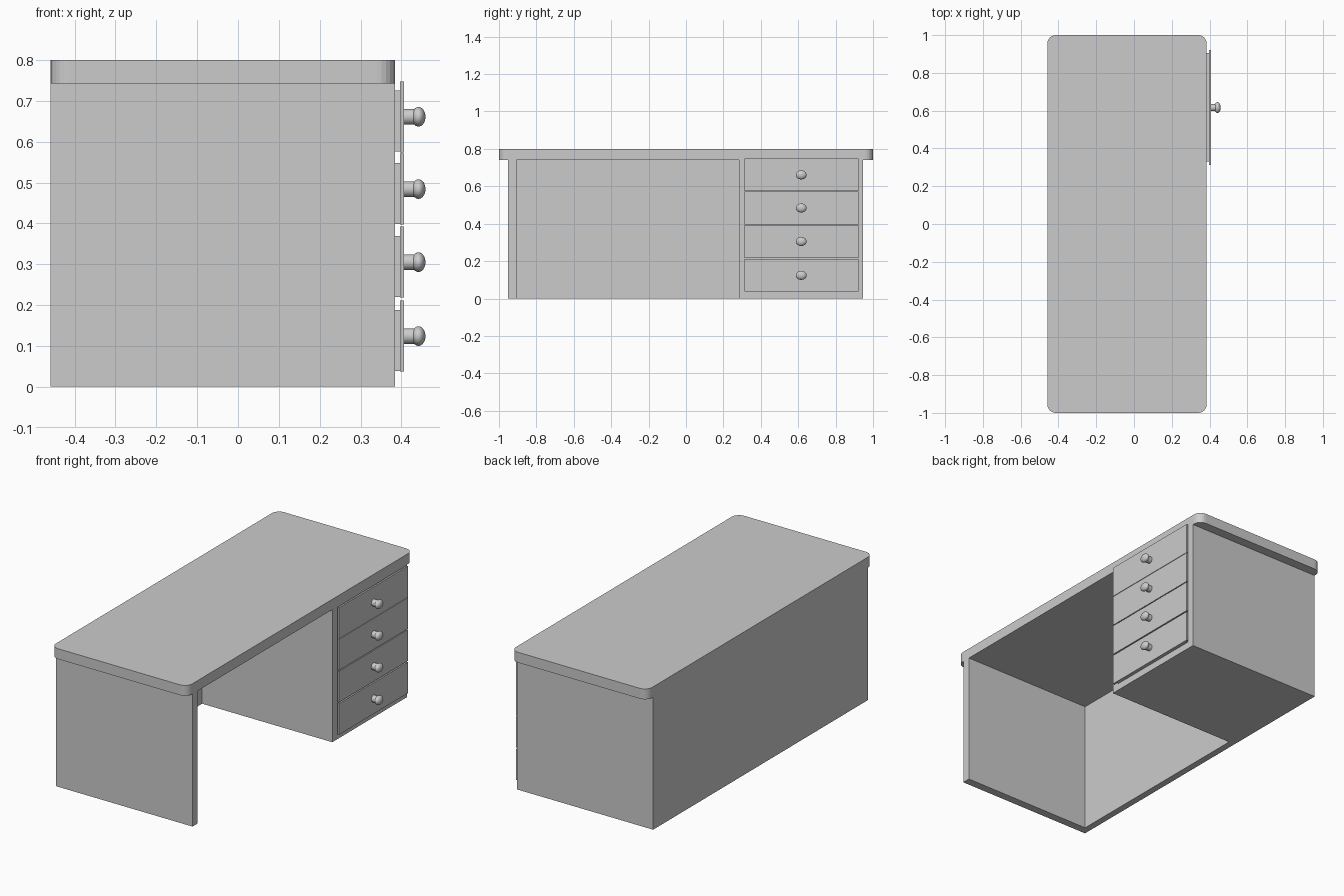
import bpy, bmesh, math
from mathutils import Matrix

cube = bpy.data.objects.get("Cube")
if cube:
    bpy.data.objects.remove(cube, do_unlink=True)

# Single plain grey material
grey = bpy.data.materials.new("plain grey")
grey.use_nodes = True
grey.diffuse_color = (0.6, 0.6, 0.6, 1)
grey.node_tree.nodes["Principled BSDF"].inputs["Base Color"].default_value = (0.6, 0.6, 0.6, 1)


def finish(name, bm):
    mesh = bpy.data.meshes.new(name)
    bm.to_mesh(mesh)
    bm.free()
    mesh.materials.append(grey)
    obj = bpy.data.objects.new(name, mesh)
    bpy.context.collection.objects.link(obj)
    return obj


def box(name, xs, ys, zs, corner=0):
    """Box from axis ranges, with optional rounded upright corners."""
    bm = bmesh.new()
    bmesh.ops.create_cube(bm, size=1)
    for v in bm.verts:
        v.co = [r[0] if c < 0 else r[1] for c, r in zip(v.co, (xs, ys, zs))]
    if corner:
        upright = [e for e in bm.edges if abs(e.verts[0].co.z - e.verts[1].co.z) > 0.01]
        bmesh.ops.bevel(bm, geom=upright, offset=corner, segments=6, profile=0.5, affect='EDGES')
    return finish(name, bm)


def knob(name, x, y, z):
    """Round stem with a flattened oval head."""
    bm = bmesh.new()
    stem = Matrix.Translation((x + 0.014, y, z)) @ Matrix.Rotation(math.pi / 2, 4, 'Y')
    bmesh.ops.create_cone(bm, cap_ends=True, segments=24, radius1=0.019, radius2=0.019,
                          depth=0.03, matrix=stem)
    head = Matrix.Translation((x + 0.035, y, z)) @ Matrix.Diagonal((0.017, 0.029, 0.024, 1))
    bmesh.ops.create_uvsphere(bm, u_segments=24, v_segments=16, radius=1, matrix=head)
    obj = finish(name, bm)
    bpy.ops.object.select_all(action='DESELECT')
    obj.select_set(True)
    bpy.context.view_layer.objects.active = obj
    bpy.ops.object.shade_smooth_by_angle(angle=math.radians(40))


BACK, FRONT, UNDER = -0.459, 0.385, 0.742

# Desk body
box("desk_top", (BACK, FRONT), (-1, 1), (UNDER, 0.8), corner=0.045)
box("side_leg", (BACK, FRONT), (-0.952, -0.906), (0, UNDER))
box("back_panel", (BACK, BACK + 0.038), (-0.906, 0.284), (0, UNDER))
box("drawer_cabinet", (BACK, FRONT), (0.284, 0.946), (0, UNDER))

# Drawers, bottom to top
for i, bottom in enumerate((0.037, 0.218, 0.397, 0.574)):
    top = bottom + 0.174
    box(f"drawer_box_{i + 1}", (FRONT - 0.01, 0.398), (0.33, 0.905), (bottom + 0.002, top - 0.023))
    box(f"drawer_front_{i + 1}", (0.397, 0.407), (0.312, 0.921), (bottom, top))
    knob(f"drawer_knob_{i + 1}", 0.407, 0.616, bottom + 0.087)
